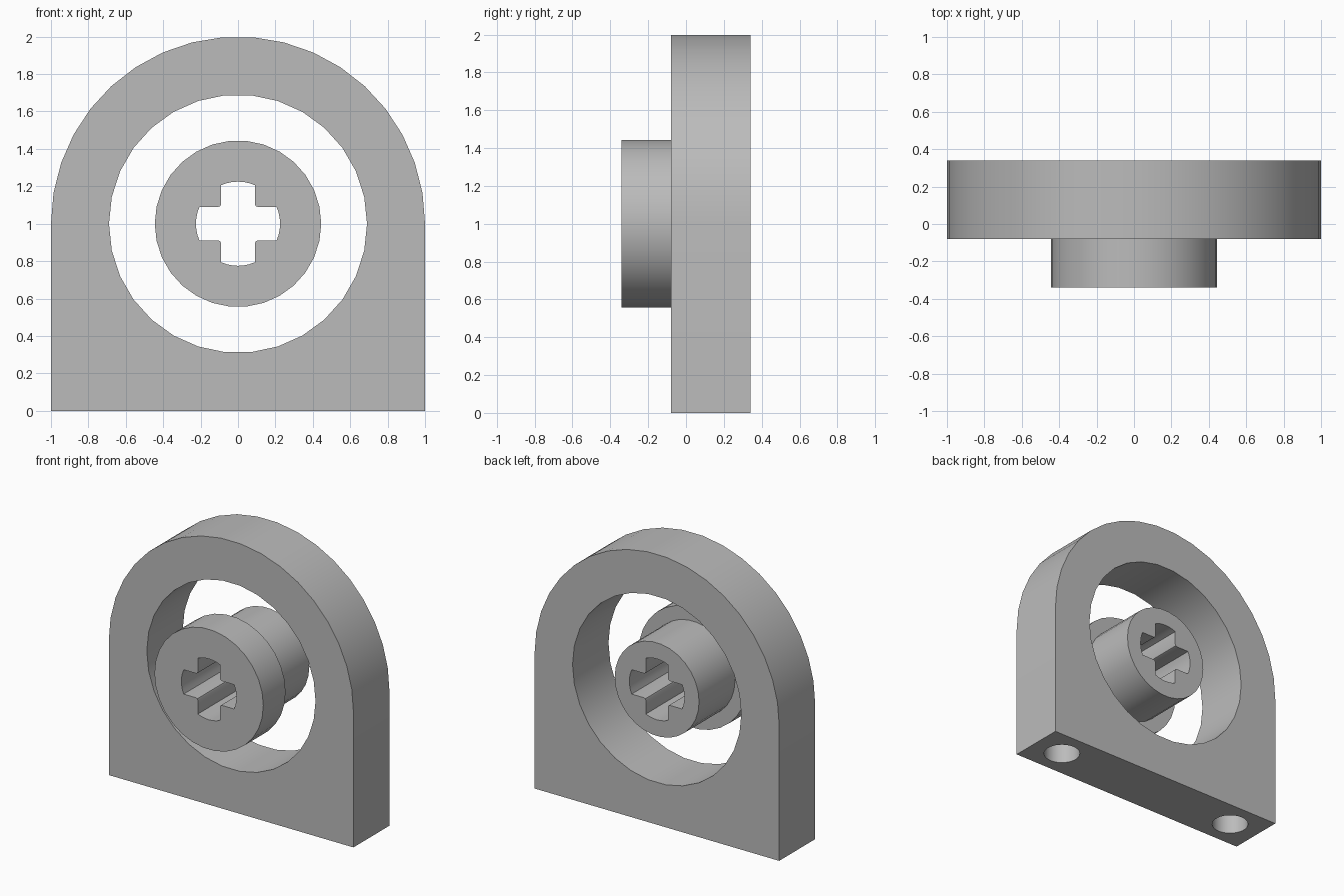
import bpy
import bmesh
from math import sin, cos, pi, asin

cube = bpy.data.objects.get("Cube")
if cube:
    bpy.data.objects.remove(cube, do_unlink=True)

GREY = (0.5, 0.5, 0.5, 1.0)
mat = bpy.data.materials.new("plain grey")
mat.use_nodes = True
mat.diffuse_color = GREY
mat.node_tree.nodes["Principled BSDF"].inputs["Base Color"].default_value = GREY

FRONT, STEP, BACK = -0.34, -0.08, 0.34
AXIS = 1.0  # height of the ring and hub centre


def arc(radius, start, end, steps):
    return [(radius * cos(start + (end - start) * i / steps),
             radius * sin(start + (end - start) * i / steps))
            for i in range(steps + 1)]


def circle(radius, steps=30):
    return arc(radius, 0, 2 * pi, steps)[:-1]


def loft(name, *sections):
    """Solid through (outline, y) sections that share a point count."""
    bm = bmesh.new()
    rings = [[bm.verts.new((x, y, z + AXIS)) for x, z in outline]
             for outline, y in sections]
    for a, b in zip(rings, rings[1:]):
        for i in range(len(a)):
            j = (i + 1) % len(a)
            bm.faces.new((a[i], a[j], b[j], b[i]))
    bm.faces.new(rings[0])
    bm.faces.new(rings[-1])
    bmesh.ops.recalc_face_normals(bm, faces=bm.faces)
    mesh = bpy.data.meshes.new(name)
    bm.to_mesh(mesh)
    bm.free()
    obj = bpy.data.objects.new(name, mesh)
    bpy.context.collection.objects.link(obj)
    mesh.materials.append(mat)
    return obj


def activate(obj):
    bpy.ops.object.select_all(action='DESELECT')
    obj.select_set(True)
    bpy.context.view_layer.objects.active = obj


def cut(obj, cutter):
    cutter.hide_render = True
    mod = obj.modifiers.new("cut", 'BOOLEAN')
    mod.operation = 'DIFFERENCE'
    mod.solver = 'EXACT'
    mod.object = cutter
    activate(obj)
    bpy.ops.object.modifier_apply(modifier=mod.name)
    bpy.data.objects.remove(cutter, do_unlink=True)


# Arched frame with a large round opening
arch = arc(1.0, 0, pi, 19) + [(-1, -AXIS), (1, -AXIS)]
frame = loft("arched_frame", (arch, STEP), (arch, BACK))
opening = circle(0.69)
cut(frame, loft("opening_cutter", (opening, STEP - 0.1), (opening, BACK + 0.1)))

# Blind mounting holes in the underside
for side in (-1, 1):
    bpy.ops.mesh.primitive_cylinder_add(
        vertices=30, radius=0.125, depth=1.0,
        location=(side * 0.765, (STEP + BACK) / 2, 0))
    bolt = bpy.context.object
    bolt.data.materials.append(mat)
    cut(frame, bolt)

# Stepped hub: wide front flange and narrower barrel
flange, barrel = circle(0.445), circle(0.345)
hub = loft("stepped_hub", (flange, FRONT), (flange, STEP),
           (barrel, STEP), (barrel, BACK))

# Cross-shaped axle hole with rounded arm ends and softened corners
ARM, REACH, SOFT = 0.09, 0.225, 0.015
spread = asin(ARM / REACH)
arm = arc(REACH, -spread, spread, 6) + [
    (ARM + SOFT, ARM), (ARM + SOFT * 0.3, ARM + SOFT * 0.3), (ARM, ARM + SOFT)]
cross = []
for turn in range(4):
    c, s = cos(turn * pi / 2), sin(turn * pi / 2)
    cross += [(x * c - z * s, x * s + z * c) for x, z in arm]
cut(hub, loft("axle_cutter", (cross, FRONT - 0.1), (cross, BACK + 0.1)))

# Smooth round walls, keep edges sharp
for obj in (frame, hub):
    activate(obj)
    bpy.ops.object.shade_smooth_by_angle(angle=pi / 6)
